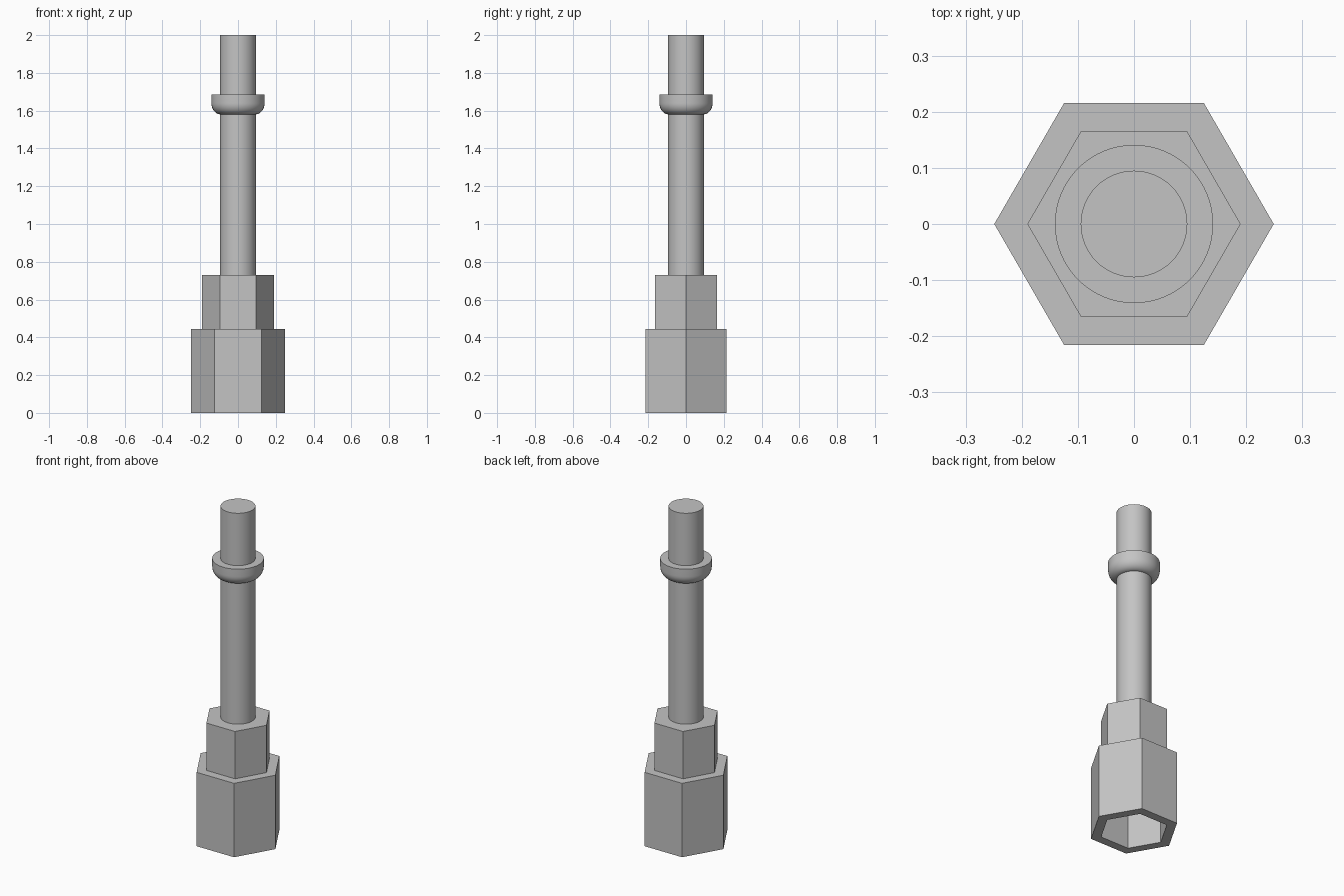
import bpy
import bmesh
from math import sin, cos, pi, radians
from mathutils import Matrix, Vector

cube = bpy.data.objects.get("Cube")
if cube:
    bpy.data.objects.remove(cube, do_unlink=True)

steel = bpy.data.materials.new("grey steel")
steel.use_nodes = True
GREY = (0.55, 0.55, 0.55, 1)
steel.diffuse_color = GREY
steel.node_tree.nodes["Principled BSDF"].inputs["Base Color"].default_value = GREY


def lathe(name, profile, sides, smooth=False):
    """Turn an (radius, height) profile around z; the first corner lies on +x."""
    bm = bmesh.new()
    verts = [bm.verts.new((r, 0, z)) for r, z in profile]
    edges = [bm.edges.new(pair) for pair in zip(verts, verts[1:])]
    bmesh.ops.spin(bm, geom=verts + edges, cent=(0, 0, 0), axis=(0, 0, 1),
                   angle=2 * pi, steps=sides, use_merge=True)
    bmesh.ops.remove_doubles(bm, verts=bm.verts, dist=1e-5)
    bmesh.ops.recalc_face_normals(bm, faces=bm.faces)
    mesh = bpy.data.meshes.new(name)
    bm.to_mesh(mesh)
    bm.free()
    mesh.materials.append(steel)
    obj = bpy.data.objects.new(name, mesh)
    bpy.context.collection.objects.link(obj)
    if smooth:
        bpy.ops.object.select_all(action="DESELECT")
        obj.select_set(True)
        bpy.context.view_layer.objects.active = obj
        bpy.ops.object.shade_smooth_by_angle(angle=radians(35))
    return obj


SOCKET_R, NECK_R, ROD_R, COLLAR_R = 0.249, 0.19, 0.095, 0.141
SOCKET_TOP, NECK_TOP, ROD_TOP = 0.445, 0.73, 2.0

# Hollow hexagonal socket, open at the bottom
lathe("hex_socket", [(0, SOCKET_TOP - 0.01), (NECK_R, SOCKET_TOP - 0.01), (NECK_R, 0),
                     (SOCKET_R, 0), (SOCKET_R, SOCKET_TOP), (0, SOCKET_TOP)], 6)

# Smaller solid hexagon above the socket
lathe("hex_neck", [(0, SOCKET_TOP), (NECK_R, SOCKET_TOP),
                   (NECK_R, NECK_TOP), (0, NECK_TOP)], 6)

# Long round rod
lathe("rod", [(0, NECK_TOP), (ROD_R, NECK_TOP), (ROD_R, ROD_TOP), (0, ROD_TOP)], 64, True)

# Collar with a rounded underside and a flat top
inner = ROD_R - 0.005
arc = [(inner + (COLLAR_R - inner) * sin(a), 1.64 - 0.06 * cos(a))
       for a in (i * pi / 20 for i in range(11))]
lathe("collar", arc + [(COLLAR_R, 1.685), (inner, 1.685), arc[0]], 64, True)
